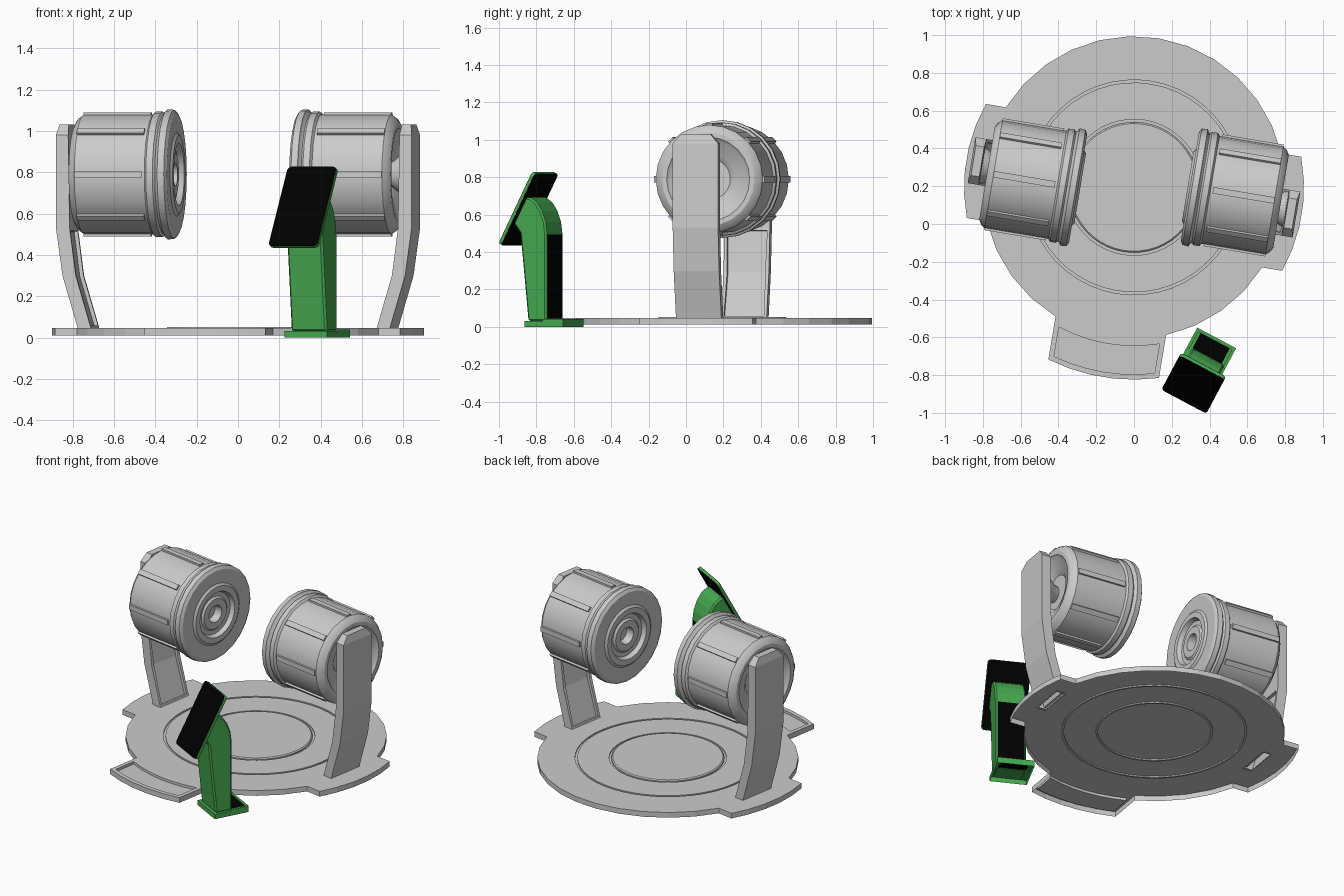
import bpy, bmesh
from math import sin, cos, asin, pi, radians
from mathutils import Matrix

if "Cube" in bpy.data.objects:
    bpy.data.objects.remove(bpy.data.objects["Cube"])

T, R = Matrix.Translation, Matrix.Rotation
MAIN = T((0, 0.194, 0)) @ R(radians(-9.5), 4, 'Z')
STAND = T((0.383, -0.706, 0)) @ R(radians(-28), 4, 'Z')


def material(name, color):
    m = bpy.data.materials.new(name)
    m.diffuse_color = color
    m.use_nodes = True
    m.node_tree.nodes["Principled BSDF"].inputs["Base Color"].default_value = m.diffuse_color
    return m


GREEN = material("green", (0.06, 0.40, 0.08, 1))
BLACK = material("black", (0.0, 0.0, 0.0, 1))


def finish(name, bm, matrix, mat=None, smooth=False):
    bmesh.ops.recalc_face_normals(bm, faces=bm.faces)
    me = bpy.data.meshes.new(name)
    bm.to_mesh(me)
    bm.free()
    ob = bpy.data.objects.new(name, me)
    bpy.context.collection.objects.link(ob)
    ob.matrix_world = matrix
    if mat:
        me.materials.append(mat)
    if smooth:
        bpy.ops.object.select_all(action='DESELECT')
        ob.select_set(True)
        bpy.context.view_layer.objects.active = ob
        bpy.ops.object.shade_smooth_by_angle(angle=radians(30))
    return ob


def prism(name, pts, z0, z1, matrix, mat=None):
    bm = bmesh.new()
    f = bm.faces.new([bm.verts.new((x, y, z0)) for x, y in pts])
    ext = bmesh.ops.extrude_face_region(bm, geom=[f])['geom']
    bmesh.ops.translate(bm, vec=(0, 0, z1 - z0),
                        verts=[v for v in ext if isinstance(v, bmesh.types.BMVert)])
    return finish(name, bm, matrix, mat)


def lathe(name, profile, n, matrix):
    bm = bmesh.new()
    vs = [bm.verts.new((r, 0, h)) for r, h in profile]
    es = [bm.edges.new(p) for p in zip(vs, vs[1:])]
    bmesh.ops.spin(bm, geom=vs + es, cent=(0, 0, 0), axis=(0, 0, 1),
                   angle=2 * pi, steps=n)
    bmesh.ops.remove_doubles(bm, verts=bm.verts, dist=1e-5)
    return finish(name, bm, matrix, smooth=True)


def boxes(name, items, matrix, mat=None):
    bm = bmesh.new()
    for m, size in items:
        bmesh.ops.create_cube(bm, size=1, matrix=m @ Matrix.Diagonal((*size, 1)))
    return finish(name, bm, matrix, mat)


def arc(r, a0, a1, n):
    return [(r * cos(a0 + (a1 - a0) * i / n), r * sin(a0 + (a1 - a0) * i / n))
            for i in range(n + 1)]


def cut(target, cutters):
    for c in cutters:
        mod = target.modifiers.new("cut", 'BOOLEAN')
        mod.operation = 'DIFFERENCE'
        mod.solver = 'EXACT'
        mod.object = c
    bpy.context.view_layer.update()
    dg = bpy.context.evaluated_depsgraph_get()
    me = bpy.data.meshes.new_from_object(target.evaluated_get(dg))
    target.modifiers.clear()
    target.data = me
    for c in cutters:
        bpy.data.objects.remove(c)


def remove_faces(ob, test):
    bm = bmesh.new()
    bm.from_mesh(ob.data)
    bmesh.ops.delete(bm, geom=[f for f in bm.faces if test(f.calc_center_median())], context='FACES')
    bm.to_mesh(ob.data)
    bm.free()


# Floor plate: disc with three tabs (right, left, front), open underneath
DISC = 0.8
tabs = [(0, 0.9, 0.306), (pi, 0.9, 0.306), (1.5 * pi, 1.018, 0.297)]
outline = []
for i, (a, rad, w) in enumerate(tabs):
    d = asin(w / rad)
    outline += arc(rad, a - d, a + d, 5)
    nxt = tabs[(i + 1) % 3]
    end = nxt[0] + (2 * pi if i == 2 else 0) - asin(nxt[2] / DISC)
    start = a + asin(w / DISC)
    outline += arc(DISC, start, end, max(3, round((end - start) * 32 / (2 * pi))))
plate = prism("floor_plate", outline, 0.012, 0.047, MAIN)

# Tray in the front tab, slots below the arms, ring grooves
d0, d1 = asin(0.27 / 0.84), asin(0.27 / 0.99)
tray = prism("tray_cutter", arc(0.84, 1.5 * pi - d0, 1.5 * pi + d0, 6)
             + arc(0.99, 1.5 * pi + d1, 1.5 * pi - d1, 6), 0.03, 0.1, MAIN)
slots = boxes("slot_cutter", [(T((x, 0, 0)), (0.055, 0.22, 0.2)) for x in (-0.732, 0.732)], MAIN)
grooves = [lathe("groove_cutter", [(r, .039), (r + .014, .039), (r + .014, .1), (r, .1), (r, .039)], 48, MAIN)
           for r in (0.346, 0.555)]
cut(plate, [tray, slots] + grooves)
remove_faces(plate, lambda c: c.z < 0.0125 or
             (c.z < 0.04 and abs(c.y) < 0.115 and 0.69 < abs(c.x) < 0.77))
lathe("centre_disc", [(0.345, 0.047), (0.338, 0.053), (0, 0.053)], 48, MAIN)

# Barrel profile as (radius, distance along axis)
BARREL = [(0, .35), (.05, .35), (.056, .297), (.1, .297), (.112, .308), (.14, .308),
          (.152, .28), (.188, .28), (.203, .291), (.292, .291), (.312, .303),
          (.315, .335), (.3, .343), (.294, .35), (.304, .36), (.304, .392), (.29, .402),
          (.29, .745), (.275, .765), (.25, .78), (.225, .78), (.21, .765),
          (.14, .745), (.11, .72), (0, .72)]
# Arm sections: height, inner, outer, half width
ARM = [(.045, .70, .765, .123), (.3, .775, .84, .123), (.53, .805, .872, .123),
       (.98, .812, .872, .123), (1.03, .817, .862, .08)]

for side, turn in (("right", 0), ("left", pi)):
    frame = MAIN @ R(turn, 4, 'Z')
    axis = frame @ T((0, 0.054, 0.79)) @ R(pi / 2, 4, 'Y')
    lathe(side + "_barrel", BARREL, 24, axis)
    boxes(side + "_barrel_strips",
          [(R(k * pi / 4, 4, 'Z') @ T((0.286, 0, 0.58)), (0.028, 0.034, 0.33)) for k in range(8)], axis)
    lathe(side + "_hub", [(.05, .71), (.06, .75), (.09, .79), (.1, .82), (0, .82)], 12,
          frame @ T((0, 0.02, 0.79)) @ R(pi / 2, 4, 'Y'))

    # Bent hollow support arm with a sunken inner panel
    bm = bmesh.new()
    rows = [[bm.verts.new(p) for p in ((i, -w, z), (o, -w, z), (o, w, z), (i, w, z))]
            for z, i, o, w in ARM]
    panel = []
    for lo, hi in zip(rows, rows[1:]):
        for k in range(4):
            f = bm.faces.new((lo[k], lo[(k + 1) % 4], hi[(k + 1) % 4], hi[k]))
            if k == 3 and len(panel) < 2:
                panel.append(f)
    bm.faces.new(rows[-1])
    bmesh.ops.recalc_face_normals(bm, faces=bm.faces)
    # keep the frame round the panel closed along the floor too
    bmesh.ops.inset_region(bm, faces=panel, thickness=0.02, depth=0, use_boundary=True)
    bmesh.ops.inset_region(bm, faces=panel, thickness=0.002, depth=-0.018, use_boundary=True)
    finish(side + "_arm", bm, frame)

# Screen stand: base open underneath, curved column, black inlays
base = boxes("stand_base", [(T((0, 0, 0.016)), (0.233, 0.233, 0.032))], STAND, GREEN)
remove_faces(base, lambda c: c.z < 0.001)
rim = [(T((x, 0.055, 0.035)), (0.016, 0.123, 0.012)) for x in (-0.1085, 0.1085)]
boxes("stand_base_rim", rim + [(T((0, 0.1085, 0.035)), (0.233, 0.016, 0.012))], STAND, GREEN)
boxes("stand_base_inlay", [(T((0, 0.055, 0.033)), (0.175, 0.09, 0.006))], STAND, BLACK)

side_profile = [(0, .03), (0, .5), (-.008, .56), (-.03, .62), (-.06, .665), (-.095, .69),
                (-.135, .695), (-.205, .56), (-.16, .5), (-.112, .03)]
to_side = Matrix(((0, 0, 1, 0), (1, 0, 0, 0), (0, 1, 0, 0), (0, 0, 0, 1)))
column = prism("stand_column", side_profile, -0.097, 0.097, STAND @ T((.008, .009, 0)) @ to_side, GREEN)
bev = column.modifiers.new("bevel", 'BEVEL')
bev.width = 0.01
bev.segments = 1
bev.limit_method = 'ANGLE'
bev.angle_limit = radians(40)
boxes("stand_back_inlay", [(T((.008, .009, 0.27)), (0.165, 0.004, 0.45))], STAND, BLACK)


# Tilted screen with rounded corners
def rounded(w, h, r):
    pts = []
    for cx, cy, a in ((1, 1, 0), (-1, 1, .5), (-1, -1, 1), (1, -1, 1.5)):
        pts += [(cx * (w / 2 - r) + x, cy * (h / 2 - r) + y)
                for x, y in arc(r, a * pi, (a + .5) * pi, 4)]
    return pts


tilt = STAND @ T((0.005, -0.152, 0.631)) @ R(radians(62), 4, 'X')
prism("screen_frame", rounded(0.27, 0.436, 0.022), -0.008, 0.008, tilt, GREEN)
for name, z0, z1 in (("screen_front", 0.006, 0.011), ("screen_back", -0.011, -0.006)):
    prism(name, rounded(0.266, 0.432, 0.02), z0, z1, tilt, BLACK)
